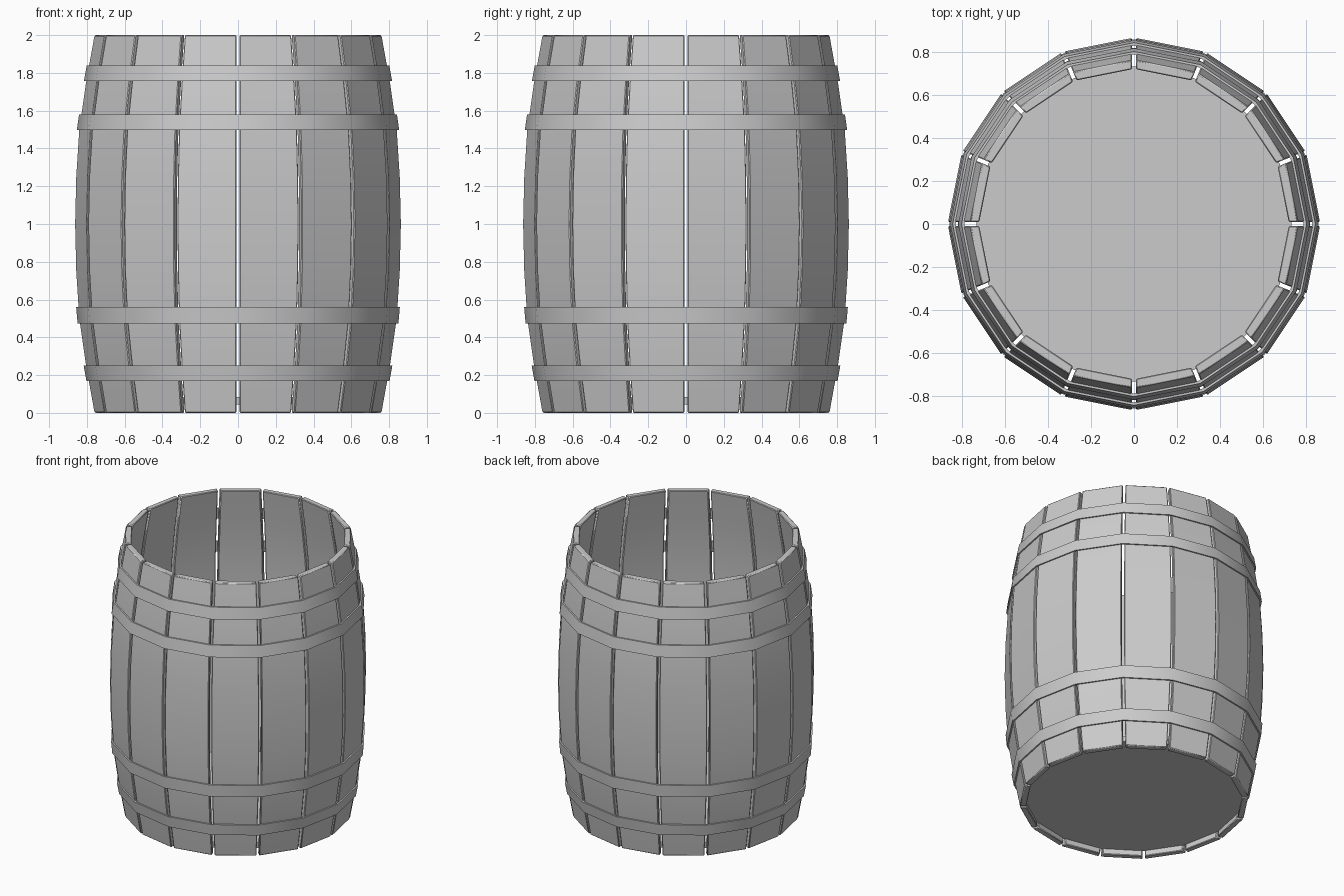
import bpy, bmesh, math
from math import sin, cos, pi

if "Cube" in bpy.data.objects:
    bpy.data.objects.remove(bpy.data.objects["Cube"])

SIDES = 16
HALF = pi / SIDES
THICK = 0.043
GAP = 0.009
# Barrel outline: (height, corner radius)
PROFILE = [(0, .762), (.25, .807), (.5, .843), (.75, .859), (1, .865),
           (1.25, .859), (1.5, .843), (1.75, .807), (2, .762)]


def radius(z):
    for (z0, r0), (z1, r1) in zip(PROFILE, PROFILE[1:]):
        if z <= z1:
            return r0 + (r1 - r0) * (z - z0) / (z1 - z0)
    return PROFILE[-1][1]


def finish(bm, name):
    bmesh.ops.recalc_face_normals(bm, faces=bm.faces)
    me = bpy.data.meshes.new(name)
    bm.to_mesh(me)
    bm.free()
    ob = bpy.data.objects.new(name, me)
    bpy.context.collection.objects.link(ob)
    return ob


def smooth(ob):
    bpy.ops.object.select_all(action='DESELECT')
    ob.select_set(True)
    bpy.context.view_layer.objects.active = ob
    bpy.ops.object.shade_smooth_by_angle(angle=math.radians(30))


def skin(bm, loops, closed=False):
    # Join consecutive closed loops with quads
    pairs = list(zip(loops, loops[1:])) + ([(loops[-1], loops[0])] if closed else [])
    for a, b in pairs:
        n = len(a)
        for i in range(n):
            j = (i + 1) % n
            bm.faces.new((a[i], a[j], b[j], b[i]))


# Staves: bowed planks with narrow gaps between them
for k in range(SIDES):
    ang = (2 * k + 1) * HALF
    c, s = cos(ang), sin(ang)
    bm = bmesh.new()
    loops = []
    for z, r in PROFILE:
        ri = r - THICK
        wo, wi = r * sin(HALF) - GAP, ri * sin(HALF) - GAP
        ao, ai = r * cos(HALF), ri * cos(HALF)
        section = [(ao, -wo), (ao, wo), (ai, wi), (ai, -wi)]
        loops.append([bm.verts.new((u * c - v * s, u * s + v * c, z)) for u, v in section])
    skin(bm, loops)
    bm.faces.new(loops[0])
    bm.faces.new(loops[-1])
    stave = finish(bm, f"stave_{k + 1}")
    bev = stave.modifiers.new("edge_bevel", 'BEVEL')
    bev.width, bev.segments = 0.005, 1
    bev.limit_method, bev.angle_limit = 'ANGLE', math.radians(40)
    smooth(stave)

# Hoops: thin faceted bands following the barrel slope
HOOPS = {"bottom_hoop": (.17, .252), "lower_hoop": (.472, .56),
         "upper_hoop": (1.497, 1.58), "top_hoop": (1.758, 1.84)}
for name, (z0, z1) in HOOPS.items():
    bm = bmesh.new()
    loops = []
    for z, off in ((z0, .01), (z1, .01), (z1, -.004), (z0, -.004)):
        r = radius(z) + off
        loops.append([bm.verts.new((r * cos(2 * HALF * i), r * sin(2 * HALF * i), z))
                      for i in range(SIDES)])
    skin(bm, loops, closed=True)
    smooth(finish(bm, name))

# Barrel floor, slightly recessed above the rim
bm = bmesh.new()
loops = [[bm.verts.new((.732 * cos(2 * HALF * i), .732 * sin(2 * HALF * i), z))
          for i in range(SIDES)] for z in (.045, .085)]
skin(bm, loops)
for loop in loops:
    bm.faces.new(loop)
finish(bm, "barrel_floor")
